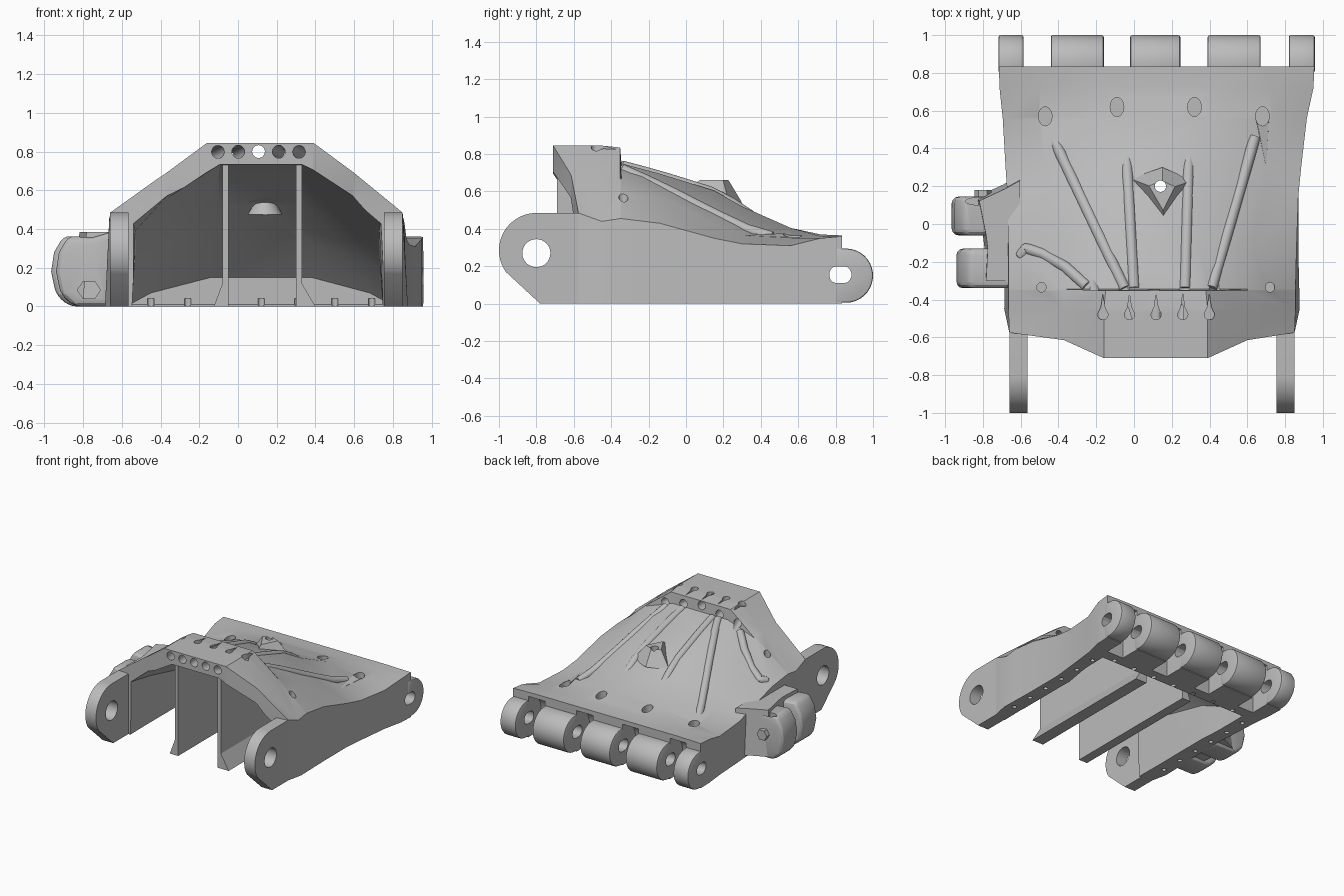
import bpy, bmesh
from math import sin, cos, pi, radians
from mathutils import Vector
from mathutils.bvhtree import BVHTree

if "Cube" in bpy.data.objects:
    bpy.data.objects.remove(bpy.data.objects["Cube"])

grey = bpy.data.materials.new("plain grey")
grey.use_nodes = True
grey.diffuse_color = (0.5, 0.5, 0.5, 1)
grey.node_tree.nodes["Principled BSDF"].inputs["Base Color"].default_value = grey.diffuse_color
parts = []


def finish(name, bm, keep=True):
    bmesh.ops.recalc_face_normals(bm, faces=bm.faces)
    mesh = bpy.data.meshes.new(name)
    bm.to_mesh(mesh)
    bm.free()
    mesh.materials.append(grey)
    ob = bpy.data.objects.new(name, mesh)
    bpy.context.collection.objects.link(ob)
    if keep:
        parts.append(ob)
    else:
        ob.hide_render = True
    return ob


def arc(cu, cv, ru, rv=None, start=0, end=360, n=20):
    rv = rv or ru
    steps = n if end - start == 360 else n - 1
    angles = [radians(start + (end - start) * i / steps) for i in range(n)]
    return [(cu + ru * cos(a), cv + rv * sin(a)) for a in angles]


def prism(name, pts, axis, a, b, taper=1, shift=(0, 0), keep=True):
    """Extrude a 2D outline along an axis, optionally scaling and shifting the far end."""
    bm = bmesh.new()
    mu = sum(p[0] for p in pts) / len(pts)
    mv = sum(p[1] for p in pts) / len(pts)

    def place(u, v, w):
        return {"X": (w, u, v), "Y": (u, w, v), "Z": (u, v, w)}[axis]
    near = [bm.verts.new(place(u, v, a)) for u, v in pts]
    far = [bm.verts.new(place(mu + (u - mu) * taper + shift[0], mv + (v - mv) * taper + shift[1], b))
           for u, v in pts]
    bm.faces.new(near)
    bm.faces.new(far)
    for i in range(len(pts)):
        j = (i + 1) % len(pts)
        bm.faces.new((near[i], near[j], far[j], far[i]))
    return finish(name, bm, keep)


def apply_mod(ob, kind, **settings):
    mod = ob.modifiers.new(kind.lower(), kind)
    for key, value in settings.items():
        setattr(mod, key, value)
    bpy.context.view_layer.objects.active = ob
    bpy.ops.object.modifier_apply(modifier=mod.name)


def cut(targets, cutter):
    for ob in targets:
        apply_mod(ob, "BOOLEAN", operation="DIFFERENCE", solver="EXACT", object=cutter)
    bpy.data.objects.remove(cutter)


def ring(y, side, zs, mid, zm, flat, zf, flare=0, y_low=None, low=0):
    yl = y_low or y
    left = [(side[0] - flare, yl, low), (side[0], y, zs), (mid[0], y, zm), (flat[0], y, zf)]
    right = [(flat[1], y, zf), (mid[1], y, zm), (side[1], y, zs), (side[1] + flare, yl, low)]
    return left + right


def loft(name, rings, keep=True):
    bm = bmesh.new()
    rows = [[bm.verts.new(p) for p in r] for r in rings]
    n = len(rows[0])
    for r, s in zip(rows, rows[1:]):
        for i in range(n):
            j = (i + 1) % n
            bm.faces.new((r[i], r[j], s[j], s[i]))
    for r in (rows[0], rows[-1]):
        for i in range(n // 2 - 1):
            bm.faces.new((r[i], r[i + 1], r[n - 2 - i], r[n - 1 - i]))
    return finish(name, bm, keep)


# Main hollow shell: stepped, flattening towards the rear, with a chevron front edge
shell = loft("shell", [
    ring(-.75, (-.66, .85), .495, (-.37, .6), .69, (-.16, .39), .845),
    ring(-.575, (-.66, .85), .485, (-.37, .6), .69, (-.16, .39), .845),
    ring(-.45, (-.665, .855), .44, (-.37, .6), .68, (-.16, .39), .845, flare=.022),
    ring(-.352, (-.665, .855), .455, (-.37, .6), .67, (-.15, .38), .835, flare=.02),
    ring(-.345, (-.665, .855), .455, (-.37, .6), .665, (-.13, .36), .75, flare=.02),
    ring(-.14, (-.665, .86), .43, (-.4, .63), .57, (-.12, .35), .695, flare=.01),
    ring(.15, (-.67, .87), .35, (-.45, .68), .43, (-.1, .33), .605),
    ring(.3, (-.68, .885), .32, (-.47, .7), .365, (-.12, .36), .52),
    ring(.56, (-.695, .915), .31, (-.5, .73), .35, (-.15, .4), .405),
    ring(.72, (-.712, .95), .35, (-.5, .73), .36, (-.15, .4), .37),
    ring(.835, (-.715, .955), .36, (-.5, .73), .365, (-.15, .4), .365)])
skin = BVHTree.FromObject(shell, bpy.context.evaluated_depsgraph_get())


def height(x, y):
    return skin.ray_cast(Vector((x, y, 2)), Vector((0, 0, -1)))[0].z


chevron = [(-1, -.9), (-1, -.575), (-.66, -.575), (-.37, -.615), (-.16, -.71),
           (.39, -.71), (.6, -.615), (.85, -.575), (1, -.575), (1, -.9)]
cut([shell], prism("front_trim", chevron, "Z", -.2, 1, keep=False))

# Raised boss on the roof, hollowed together with the shell
boss = prism("roof_boss", [(-.02, .24), (.15, .3), (.31, .23), (.16, -.07)], "Z", .54, .66, taper=.42)
cut([shell, boss], loft("cavity", [
    ring(-.8, (-.55, .745), .46, (-.37, .6), .58, (-.09, .33), .748, low=-.1),
    ring(-.35, (-.53, .73), .39, (-.36, .58), .56, (-.1, .32), .68, low=-.1, flare=.025),
    ring(.15, (-.53, .73), .27, (-.42, .65), .35, (-.1, .33), .53, low=-.1, flare=.025),
    ring(.4, (-.56, .78), .16, (-.44, .67), .23, (-.12, .36), .34, y_low=.3, low=-.1),
    ring(.6, (-.56, .79), .01, (-.45, .68), .07, (-.14, .38), .15, y_low=.4, low=-.1)], False))

# Inner ribs with a flared foot
for name, x, foot in (("right_rib", -.08, -.045), ("left_rib", .33, .07)):
    back = .03 if foot < 0 else -.03
    outline = [(x, .76), (x + back, .76), (x + back, 0), (x + foot, 0), (x, .12)]
    rib = prism(name, outline, "Y", -.69, .5)
    slope = [(-.75, .76), (-.35, .7), (.15, .55), (.4, .36), (.62, .2), (.62, 1), (-.75, 1)]
    cut([rib], prism("rib_trim", slope, "X", -.9, .9, keep=False))

# Front side plates with round eyes
plate = arc(-.8, .285, .2, start=90, end=215, n=20)
plate += [(-.78, 0), (-.45, 0), (-.45, .42), (-.58, .485)]
for name, a, b in (("right_plate", -.66, -.565), ("left_plate", .755, .85)):
    ob = prism(name, plate, "X", a, b)
    cut([ob], prism("eye", arc(-.8, .27, .075, n=32), "X", -1, 1, keep=False))

# Rear hinge: recesses, knuckles and the pin slot through all of them
knuckle_x = [(-.717, -.585), (-.44, -.16), (-.02, .245), (.39, .67), (.82, .957)]
recess = arc(.84, .16, .17, start=90, end=180, n=10) + [(.67, -.1), (1.1, -.1), (1.1, .33)]
for (_, a), (b, _) in zip(knuckle_x, knuckle_x[1:]):
    cut([shell], prism("recess", recess, "X", a, b, keep=False))
knuckle = [(.8, .005)] + arc(.855, .15, .145, start=-90, end=90, n=18) + [(.8, .295)]
knuckles = [prism("hinge_knuckle", knuckle, "X", a, b) for a, b in knuckle_x]
for ob in knuckles:
    apply_mod(ob, "BEVEL", width=.01, segments=2, limit_method="ANGLE")
slot = arc(.845, .155, .04, .045, -90, 90, 8) + arc(.805, .155, .04, .045, 90, 270, 8)
cut([shell] + knuckles, prism("pin_slot", slot, "X", -1.1, 1.1, keep=False))

# Screw hole through the boss, and its cone inside
cone = prism("inner_cone", arc(.14, .18, .09), "Z", .475, .56, taper=.45)
cut([shell, boss, cone], prism("screw_hole", arc(.14, .2, .03), "Z", .3, 1, keep=False))

# Cable tunnels fanning through the front cap, and teardrop slots above them
for i in range(5):
    fan = (i - 2) * .065
    cut([shell], prism("tunnel", arc(-.1 + i * .103, .8, .033), "Y", -.72, -.3,
                       shift=(fan, -abs(fan) * .5), keep=False))
    x = -.165 + i * .141
    drop = arc(x, -.48, .027, start=140, end=400, n=16) + [(x + .01, -.44), (x, -.37), (x - .01, -.44)]
    cut([shell], prism("teardrop", drop, "Z", height(x, -.48) - .035, 1, keep=False))

# Oval cable exits and small screw holes in the roof
for x, y, r in ((-.47, .57, .036), (-.09, .62, .036), (.32, .62, .036), (.68, .57, .036),
                (-.49, -.335, .025), (.72, -.335, .025)):
    ry = r * 1.4 if y > 0 else r
    cut([shell], prism("roof_hole", arc(x, y, r, ry), "Z", height(x, y) - .05, 1, keep=False))

# Screw holes in the lower rim
rim = [(x, -.4 + i * .18) for x in (-.625, .82) for i in range(6)]
rim += [(-.45 + i * .19, .6) for i in range(7)]
for x, y in rim:
    cut([shell], prism("rim_hole", arc(x, y, .017, n=12), "Z", -.05, .04, keep=False))

# Cable tubes half sunk in the roof
paths = [[(-.05, -.34), (-.43, .46)], [(0, -.34), (-.04, .36)], [(.27, -.34), (.29, .36)],
         [(.41, -.34), (.64, .46)], [(-.25, -.33), (-.36, -.23), (-.48, -.16), (-.57, -.13), (-.6, -.17)]]
for path in paths:
    points = []
    for p, q in zip(path, path[1:]):
        points += [Vector(p).lerp(Vector(q), t / 6) for t in range(6)]
    points.append(Vector(path[-1]))
    curve = bpy.data.curves.new("cable_tube", "CURVE")
    curve.dimensions = "3D"
    curve.bevel_depth = .03
    curve.bevel_resolution = 6
    curve.use_fill_caps = True
    line = curve.splines.new("POLY")
    line.points.add(len(points) - 1)
    for k, p in enumerate(points):
        sink = .035 if k == len(points) - 1 else .014
        line.points[k].co = (p.x, p.y, height(p.x, p.y) - sink, 1)
    tube = bpy.data.objects.new("cable_tube", curve)
    bpy.context.collection.objects.link(tube)
    mesh = bpy.data.meshes.new_from_object(tube.evaluated_get(bpy.context.evaluated_depsgraph_get()))
    bpy.data.objects.remove(tube)
    solid = bpy.data.objects.new("cable_tube", mesh)
    mesh.materials.clear()
    mesh.materials.append(grey)
    bpy.context.collection.objects.link(solid)
    parts.append(solid)

# Side hinge lugs on the right, with a fairing into the wall and a hex pin
lug = [(-.66, 0), (-.66, .39), (-.78, .355), (-.9, .365), (-.95, .28),
       (-.965, .18), (-.94, .06), (-.87, 0)]
for name, a, b, inset in (("front_side_lug", -.34, -.13, .025), ("rear_side_lug", -.06, .145, 0)):
    ob = prism(name, [(x + inset, z) for x, z in lug], "Y", a, b)
    apply_mod(ob, "BEVEL", width=.035, segments=3, limit_method="ANGLE")
    if b > 0:
        cut([ob], prism("lug_slot", arc(-.82, .12, .075, .02, n=12), "Z", .25, 1, keep=False))
    else:
        cut([ob], prism("hex_recess", arc(-.77, .085, .06, .05, n=6), "Y", -.4, -.29, keep=False))
fairing = [(-.6, .26), (-.69, .21), (-.84, .14), (-.8, -.06), (-.79, -.14), (-.8, -.33), (-.6, -.33)]
prism("lug_fairing", fairing, "Z", .02, .385, taper=.9, shift=(.01, 0))
prism("hex_pin", arc(-.8, .2, .045, n=6), "Y", .1, .18)

# Smooth shading with crisp edges
bpy.ops.object.select_all(action="DESELECT")
for ob in parts:
    ob.select_set(True)
bpy.context.view_layer.objects.active = shell
bpy.ops.object.shade_smooth_by_angle(angle=pi / 7)
